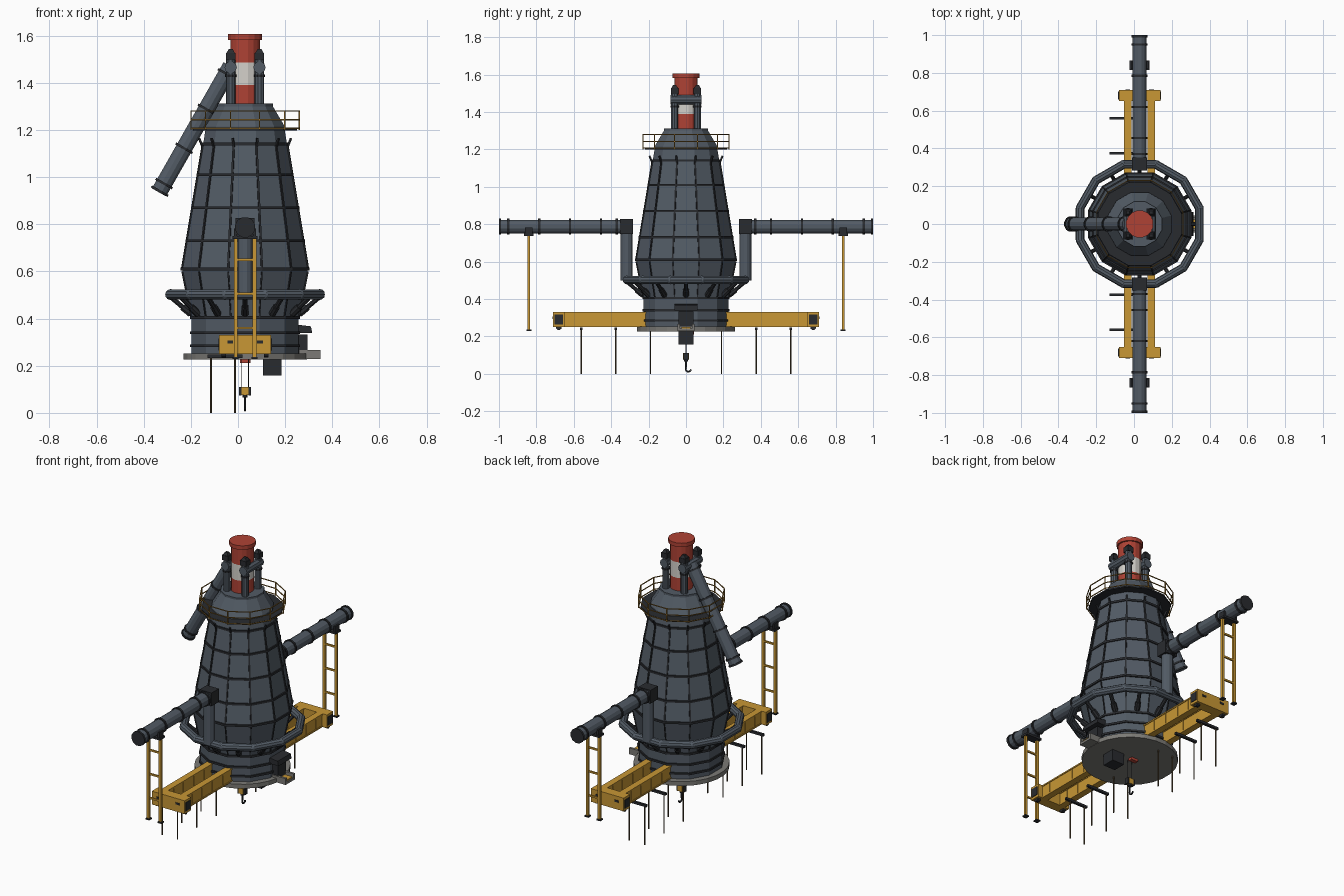
import bpy, bmesh, math
from mathutils import Vector, Matrix

if "Cube" in bpy.data.objects:
    bpy.data.objects.remove(bpy.data.objects["Cube"])

AXIS = 0.03      # x of the tower axis; every part is modelled around it
STEP = math.pi / 6
HALF = STEP / 2


def material(name, r, g, b):
    m = bpy.data.materials.new(name)
    m.use_nodes = True
    m.diffuse_color = (r, g, b, 1)
    node = m.node_tree.nodes["Principled BSDF"]
    node.inputs["Base Color"].default_value = (r, g, b, 1)
    node.inputs["Roughness"].default_value = 0.7
    return m


STEEL = material("blue grey steel", 0.085, 0.105, 0.13)
DARK = material("dark iron", 0.022, 0.024, 0.028)
YELLOW = material("crane yellow", 0.58, 0.31, 0.035)
BRASS = material("railing ochre", 0.32, 0.17, 0.03)
RED = material("stack red", 0.43, 0.055, 0.035)
WHITE = material("stack white", 0.66, 0.64, 0.60)
STONE = material("concrete grey", 0.20, 0.195, 0.18)
BROWN = material("rod brown", 0.10, 0.07, 0.035)


class Part:
    """Collects simple solids into one named object of one material."""

    def __init__(self, name, mat):
        self.name, self.mat, self.bm = name, mat, bmesh.new()

    def box(self, x, y, z, sx, sy, sz):
        m = Matrix.Translation((x, y, z)) @ Matrix.Diagonal((sx, sy, sz, 1))
        bmesh.ops.create_cube(self.bm, size=1, matrix=m)
        return self

    def tube(self, a, b, r, n=12, r2=None):
        a, b = Vector(a), Vector(b)
        d = b - a
        m = Matrix.Translation((a + b) / 2) @ d.to_track_quat("Z", "Y").to_matrix().to_4x4()
        m = m @ Matrix.Rotation(math.pi / n, 4, "Z")
        bmesh.ops.create_cone(self.bm, cap_ends=True, segments=n, radius1=r,
                              radius2=r if r2 is None else r2, depth=d.length, matrix=m)
        return self

    def lathe(self, profile, n=12):
        rings = [[self.bm.verts.new(polar(r, (i + 0.5) * 2 * math.pi / n, z))
                  for i in range(n)] for r, z in profile]
        for lo, hi in zip(rings, rings[1:]):
            for i in range(n):
                j = (i + 1) % n
                self.bm.faces.new((lo[i], lo[j], hi[j], hi[i]))
        self.bm.faces.new(rings[0][::-1])
        self.bm.faces.new(rings[-1])
        return self

    def done(self):
        bmesh.ops.recalc_face_normals(self.bm, faces=self.bm.faces)
        me = bpy.data.meshes.new(self.name)
        self.bm.to_mesh(me)
        self.bm.free()
        me.materials.append(self.mat)
        ob = bpy.data.objects.new(self.name, me)
        ob.location.x = AXIS
        bpy.context.collection.objects.link(ob)
        return ob


def polar(r, a, z):
    return Vector((r * math.cos(a), r * math.sin(a), z))


# Twelve-sided furnace shell
SHELL = [(0.235, 0.25), (0.235, 0.41), (0.276, 0.61), (0.184, 1.14), (0.174, 1.2),
         (0.174, 1.215), (0.122, 1.3), (0.122, 1.312)]


def shell_radius(z):
    for (r0, z0), (r1, z1) in zip(SHELL, SHELL[1:]):
        if z0 <= z <= z1:
            return r0 + (r1 - r0) * (z - z0) / (z1 - z0)


Part("furnace_shell", STEEL).lathe(SHELL).done()
Part("base_disc", STONE).lathe([(0.264, 0.226), (0.264, 0.252)], 24).done()

bands = Part("shell_bands", DARK)
for z in (0.285, 0.34, 0.405, 0.61, 0.73, 0.87, 1.01, 1.14):
    r = shell_radius(z) + 0.007
    bands.lathe([(r, z - 0.006), (r, z + 0.006)])
bands.done()

ribs = Part("shell_ribs", DARK)
for i in range(12):
    a = HALF + i * STEP
    ribs.tube(polar(0.277, a, 0.605), polar(0.185, a, 1.14), 0.006, 4)
    ribs.tube(polar(0.237, a, 0.41), polar(0.276, a, 0.6), 0.004, 4)
    ribs.tube(polar(0.183, a, 1.12), polar(0.202, a, 1.165), 0.006, 4)
ribs.done()

# Upper walkway and railing
Part("walkway", DARK).lathe([(0.228, 1.198), (0.228, 1.206)]).done()
rail = Part("walkway_railing", BRASS)
for i in range(12):
    a, b = HALF + i * STEP, HALF + (i + 1) * STEP
    for z in (1.207, 1.243, 1.28):
        rail.tube(polar(0.238, a, z), polar(0.238, b, z), 0.0032, 4)
    rail.tube(polar(0.238, a, 1.2), polar(0.238, a, 1.28), 0.0035, 4)
rail.done()

# Banded chimney
for name, mat, z0, z1 in (("stack_lower", RED, 1.31, 1.39), ("stack_middle", WHITE, 1.39, 1.485),
                          ("stack_upper", RED, 1.485, 1.585)):
    Part(name, mat).tube((0, 0, z0), (0, 0, z1), 0.064, 16).done()
Part("stack_rim", RED).tube((0, 0, 1.582), (0, 0, 1.606), 0.073, 16).done()

# Four gas uptakes with valve caps and cross pipes
uptakes = Part("gas_uptakes", STEEL)
caps = Part("uptake_valves", DARK)
for sx in (-0.061, 0.061):
    for sy in (-0.061, 0.061):
        uptakes.tube((sx, sy, 1.26), (sx, sy, 1.505), 0.02, 10)
        caps.box(sx, sy, 1.512, 0.04, 0.04, 0.03)
        caps.tube((sx, sy, 1.527), (sx, sy, 1.543), 0.024, 4, 0.012)
        caps.tube((sx, sy, 1.425), (sx, sy, 1.435), 0.024, 10)
    uptakes.tube((sx, -0.082, 1.465), (sx, 0.082, 1.465), 0.026, 10)
uptakes.done()
caps.done()

# Slanted downcomer
top, end = Vector((-0.061, 0, 1.47)), Vector((-0.365, 0, 0.935))
Part("downcomer", STEEL).tube(top, end, 0.036).done()
flanges = Part("downcomer_flanges", DARK)
run = (end - top).normalized()
for t in (0.06, 0.34, 0.65, 0.93, 0.99):
    p = top.lerp(end, t)
    flanges.tube(p - run * 0.005, p + run * 0.005, 0.042)
flanges.done()

# Bustle pipe and tuyeres
bustle = Part("bustle_pipe", STEEL)
for i in range(12):
    a = HALF + i * STEP
    p, q = polar(0.327, a, 0.502), polar(0.327, a + STEP, 0.502)
    bustle.tube(p, q, 0.023, 10)
    bmesh.ops.create_icosphere(bustle.bm, subdivisions=2, radius=0.0235,
                               matrix=Matrix.Translation(p))
bustle.done()
tuyeres = Part("tuyeres", DARK)
for i in range(12):
    a = i * STEP
    tuyeres.tube(polar(0.31, a, 0.487), polar(0.225, a, 0.415), 0.011, 8)
    tuyeres.tube(polar(0.265, a, 0.449), polar(0.23, a, 0.42), 0.016, 8)
tuyeres.done()

# Hot blast mains, supports, crane girders and rods, mirrored front and back
for s, side in ((-1, "front"), (1, "back")):
    Part(side + "_blast_main", STEEL).tube((0, s * 0.29, 0.787), (0, s * 0.998, 0.787), 0.038) \
        .tube((0, s * 0.318, 0.5), (0, s * 0.318, 0.77), 0.032).done()
    Part(side + "_elbow_box", DARK).box(0, s * 0.318, 0.787, 0.08, 0.07, 0.08).done()
    rings = Part(side + "_main_flanges", DARK)
    for y in (0.37, 0.455, 0.62, 0.785, 0.95, 0.994):
        rings.tube((0, s * (y - 0.006), 0.787), (0, s * (y + 0.006), 0.787), 0.044)
    rings.done()

    legs = Part(side + "_support_frame", YELLOW)
    feet = Part(side + "_support_saddle", DARK).box(0, s * 0.84, 0.744, 0.105, 0.05, 0.012)
    for x in (-0.04, 0.04):
        legs.box(x, s * 0.84, 0.487, 0.016, 0.014, 0.505)
        feet.box(x, s * 0.84, 0.233, 0.026, 0.026, 0.008)
        feet.box(x, s * 0.84, 0.765, 0.012, 0.04, 0.035)
    for z in (0.36, 0.505, 0.65):
        legs.box(0, s * 0.84, z, 0.08, 0.01, 0.01)
    legs.done()
    feet.done()

    girder = Part(side + "_crane_girder", YELLOW)
    girder.box(0, s * 0.68, 0.29, 0.22, 0.06, 0.08)
    for x in (-0.062, 0.062):
        girder.box(x, s * 0.425, 0.29, 0.032, 0.47, 0.066)
        for z in (0.254, 0.326):
            girder.box(x, s * 0.425, z, 0.04, 0.47, 0.008)
        for y in (0.3, 0.4, 0.5, 0.59):
            girder.box(x, s * y, 0.29, 0.038, 0.006, 0.066)
    girder.done()

    trim = Part(side + "_girder_fittings", DARK)
    for x in (-0.09, 0.09):
        trim.box(math.copysign(0.111, x), s * 0.68, 0.29, 0.005, 0.044, 0.052)
        trim.tube((x - 0.01, s * 0.68, 0.25), (x + 0.01, s * 0.68, 0.25), 0.016, 10)
        trim.box(x * 0.7, s * 0.711, 0.3, 0.025, 0.004, 0.012)
    rods = Part(side + "_hanger_rods", BROWN)
    for y in (0.19, 0.375, 0.56):
        trim.box(-0.085, s * y, 0.24, 0.15, 0.014, 0.014)
        for x in (-0.145, -0.043):
            rods.tube((x, s * y, 0), (x, s * y, 0.24), 0.0042, 6)
    trim.done()
    rods.done()

# Tap hole housing, visor and runner on the left side
Part("tap_housing", DARK).box(0.235, 0, 0.292, 0.06, 0.078, 0.08).done()
visor = Part("tap_visor", DARK).box(0.25, 0, 0.357, 0.07, 0.125, 0.036)
for v in visor.bm.verts:
    if v.co.x > 0.25 and v.co.z > 0.357:
        v.co.z -= 0.008
        v.co.x -= 0.006
visor.done()
runner = Part("tap_runner", STONE).box(0.275, 0, 0.235, 0.09, 0.09, 0.014)
for y in (-0.038, 0.038):
    runner.box(0.275, y, 0.253, 0.09, 0.014, 0.026)
runner.done()
Part("runner_bed", YELLOW).box(0.29, 0, 0.246, 0.05, 0.05, 0.008).done()

# Underside box, hoist and hook
Part("underside_box", DARK).box(0.115, 0, 0.193, 0.08, 0.078, 0.07).done()
Part("hoist_drum", RED).box(0, 0.03, 0.219, 0.045, 0.025, 0.016).done()
cables = Part("hoist_cables", DARK)
for x in (-0.014, 0.014):
    cables.tube((x, 0, 0.1), (x, 0, 0.228), 0.0018, 6)
cables.done()
Part("hook_block", YELLOW).box(0, 0, 0.093, 0.03, 0.03, 0.034).done()
cheeks = Part("hook_block_cheeks", DARK)
for x in (-0.02, 0.02):
    cheeks.box(x, 0, 0.092, 0.01, 0.026, 0.036)
cheeks.tube((0, 0, 0.078), (0, 0, 0.066), 0.012, 8).done()
hook = Part("hook", DARK).tube((0, 0, 0.07), (0, 0, 0.034), 0.005, 8)
arc = [Vector((0, 0.012 - 0.014 * math.cos(t), 0.025 - 0.014 * math.sin(t)))
       for t in (i * math.pi / 6 - 0.6 for i in range(8))]
for p, q in zip(arc, arc[1:]):
    hook.tube(p, q, 0.005, 8)
hook.done()
